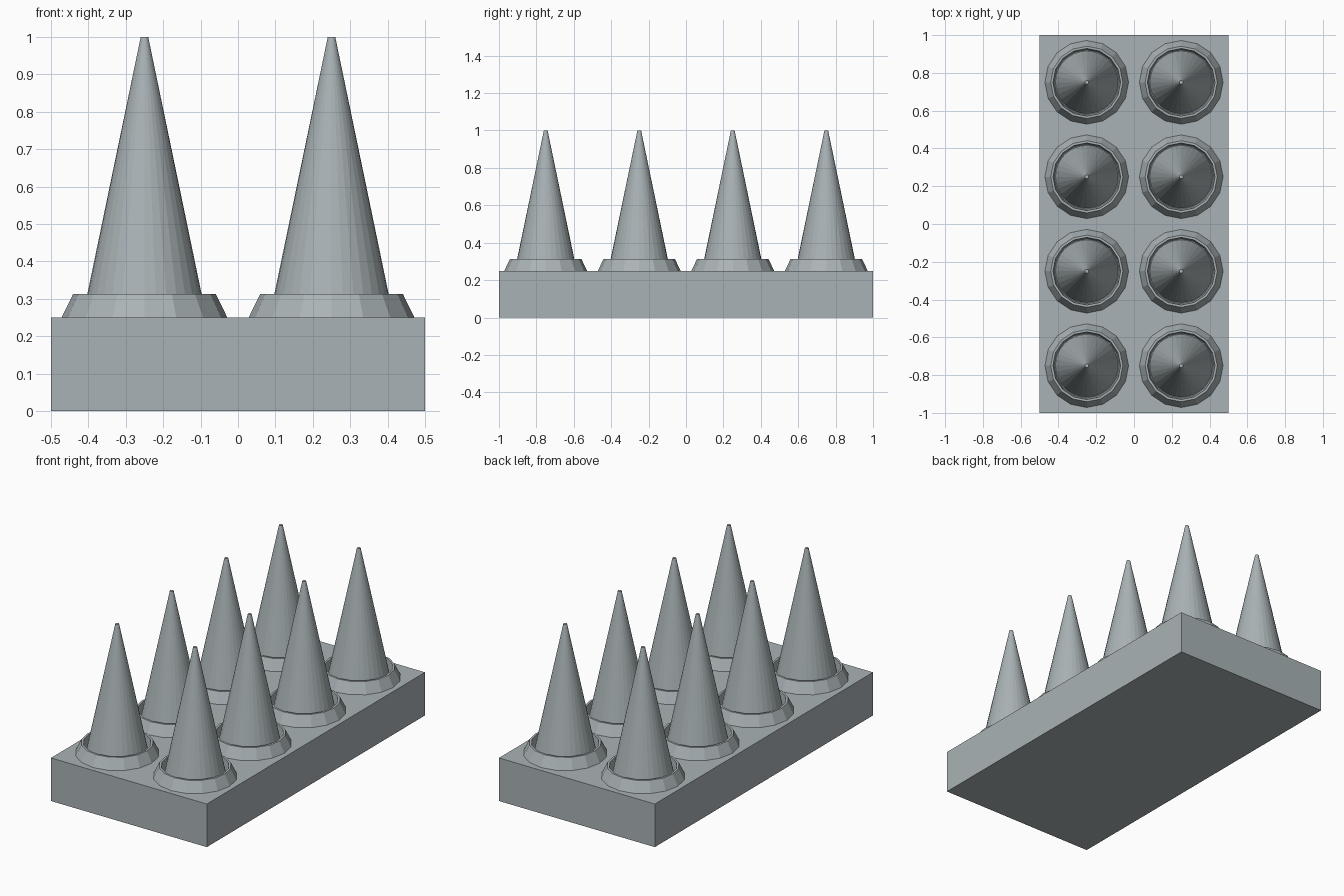
import bpy, math

if "Cube" in bpy.data.objects:
    bpy.data.objects.remove(bpy.data.objects["Cube"])

grey = bpy.data.materials.new("stone grey")
grey.diffuse_color = (0.40, 0.45, 0.465, 1)
grey.use_nodes = True
grey.node_tree.nodes["Principled BSDF"].inputs["Base Color"].default_value = grey.diffuse_color


def finish(obj, name):
    obj.name = name
    obj.data.name = name
    obj.data.materials.append(grey)
    return obj


def lathe(name, profile, sides, location, closed):
    """Spin (radius, z) points around z; a closed profile makes a ring, an open one is capped."""
    n = len(profile)
    verts = [(r * math.cos(2 * math.pi * i / sides), r * math.sin(2 * math.pi * i / sides), z)
             for i in range(sides) for r, z in profile]
    faces = []
    for i in range(sides):
        a, b = i * n, (i + 1) % sides * n
        for j in range(n if closed else n - 1):
            k = (j + 1) % n
            faces.append((a + j, b + j, b + k, a + k))
    if not closed:
        faces.append([i * n for i in reversed(range(sides))])
        faces.append([i * n + n - 1 for i in range(sides)])
    mesh = bpy.data.meshes.new(name)
    mesh.from_pydata(verts, [], faces)
    obj = bpy.data.objects.new(name, mesh)
    bpy.context.collection.objects.link(obj)
    obj.location = location
    return finish(obj, name)


# Base slab
bpy.ops.mesh.primitive_cube_add(size=1, location=(0, 0, 0.125))
slab = bpy.context.object
slab.scale = (1, 2, 0.25)
finish(slab, "base_slab")

# Grid of spikes, each standing in a bevelled collar with a narrow groove
collar_profile = [(0.222, 0.249), (0.191, 0.3125), (0.179, 0.3125), (0.171, 0.249)]
spike_profile = [(0.166, 0.249), (0.01, 1.0)]
for x in (-0.25, 0.25):
    for y in (-0.75, -0.25, 0.25, 0.75):
        lathe("collar", collar_profile, 16, (x, y, 0), True)
        lathe("spike", spike_profile, 32, (x, y, 0), False)
